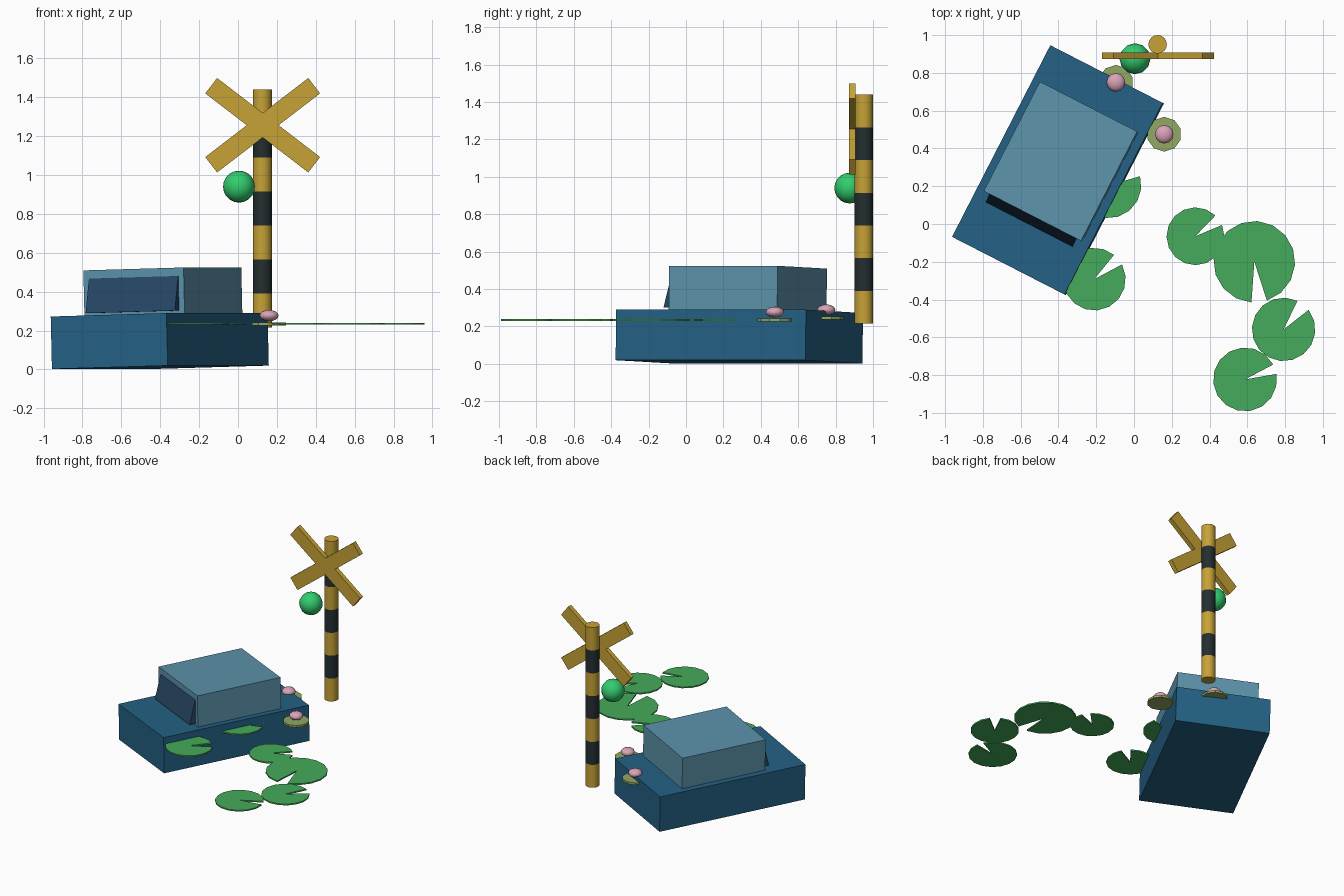
import bpy, bmesh, math
from mathutils import Matrix, Vector

if "Cube" in bpy.data.objects:
    bpy.data.objects.remove(bpy.data.objects["Cube"])


def material(name, r, g, b):
    lin = [((c / 255 + 0.055) / 1.055) ** 2.4 for c in (r, g, b)]
    m = bpy.data.materials.new(name)
    m.diffuse_color = (*lin, 1)
    m.use_nodes = True
    m.node_tree.nodes["Principled BSDF"].inputs["Base Color"].default_value = m.diffuse_color
    return m


BODY = material("deep_blue", 36, 97, 133)
CABIN = material("light_blue", 92, 147, 171)
GLASS = material("dark_navy", 38, 70, 100)
YELLOW = material("mustard", 198, 162, 54)
BLACK = material("charcoal", 36, 46, 48)
PAD = material("leaf_green", 69, 171, 91)
BALL = material("bright_green", 50, 205, 110)
OLIVE = material("olive_green", 145, 168, 100)
PINK = material("petal_pink", 218, 163, 184)


def finish(name, bm, mats, matrix=None, smooth=False):
    bmesh.ops.recalc_face_normals(bm, faces=bm.faces)
    me = bpy.data.meshes.new(name)
    bm.to_mesh(me)
    bm.free()
    for m in mats:
        me.materials.append(m)
    ob = bpy.data.objects.new(name, me)
    bpy.context.collection.objects.link(ob)
    if matrix:
        ob.matrix_world = matrix
    if smooth:
        bpy.ops.object.select_all(action="DESELECT")
        ob.select_set(True)
        bpy.context.view_layer.objects.active = ob
        bpy.ops.object.shade_smooth_by_angle(angle=math.radians(40))
    return ob


def prism(name, points, depth, mat, matrix):
    """Extrude an outline in the local XY plane along local +Z."""
    bm = bmesh.new()
    face = bm.faces.new([bm.verts.new((x, y, 0)) for x, y in points])
    ext = bmesh.ops.extrude_face_region(bm, geom=[face])
    verts = [v for v in ext["geom"] if isinstance(v, bmesh.types.BMVert)]
    bmesh.ops.translate(bm, verts=verts, vec=(0, 0, depth))
    return finish(name, bm, [mat], matrix)


def box(name, size, mat, matrix):
    bm = bmesh.new()
    bmesh.ops.create_cube(bm, size=1)
    bmesh.ops.scale(bm, verts=bm.verts, vec=size)
    return finish(name, bm, [mat], matrix)


def ball(name, centre, radius, height, segs, rings, mat):
    bm = bmesh.new()
    bmesh.ops.create_uvsphere(bm, u_segments=segs, v_segments=rings, radius=1)
    bmesh.ops.scale(bm, verts=bm.verts, vec=(radius, radius, height))
    return finish(name, bm, [mat], Matrix.Translation(centre), True)


# Car: turned and rolled a little to one side
car = (Matrix.Translation((-0.4025, 0.285, 0.146))
       @ Matrix.Rotation(math.radians(-27.15), 4, "Z")
       @ Matrix.Rotation(math.radians(-1.5), 4, "Y"))
box("car_body", (0.669, 1.14, 0.27), BODY, car)
box("car_cabin", (0.579, 0.651, 0.245), CABIN,
    car @ Matrix.Translation((0, 0.048, 0.2485)))

# Windscreen: a wedge leaning on the front of the cabin
wedge_frame = Matrix(((0, 0, 1, -0.258), (1, 0, 0, 0), (0, 1, 0, 0), (0, 0, 0, 1)))
prism("windscreen", [(-0.27, 0.15), (-0.325, 0.15), (-0.279, 0.328), (-0.27, 0.328)],
      0.516, GLASS, car @ wedge_frame)

# Striped crossing post, seven equal bands
SIDES, BANDS, RADIUS, LOW, HIGH = 16, 7, 0.049, 0.215, 1.44
bm = bmesh.new()
rings = []
for i in range(BANDS + 1):
    z = LOW + (HIGH - LOW) * i / BANDS
    rings.append([bm.verts.new((RADIUS * math.cos(math.tau * k / SIDES),
                                RADIUS * math.sin(math.tau * k / SIDES), z))
                  for k in range(SIDES)])
for i in range(BANDS):
    for k in range(SIDES):
        j = (k + 1) % SIDES
        f = bm.faces.new((rings[i][k], rings[i][j], rings[i + 1][j], rings[i + 1][k]))
        f.material_index = i % 2
bm.faces.new(rings[0])
bm.faces.new(rings[-1])
finish("striped_post", bm, [YELLOW, BLACK], Matrix.Translation((0.125, 0.951, 0)), True)

# Crossed boards
for side, name in ((1, "cross_board_a"), (-1, "cross_board_b")):
    box(name, (0.668, 0.035, 0.1), YELLOW,
        Matrix.Translation((0.127, 0.89, 1.256))
        @ Matrix.Rotation(side * math.radians(37.5), 4, "Y"))

# Signal ball
ball("signal_ball", (0.005, 0.875, 0.94), 0.082, 0.082, 12, 10, BALL)

# Lily pads: x, y, radius, notch start and end angle
pads = [(-0.21, -0.292, 0.166, 28, 51), (0.325, -0.065, 0.153, 23, 46),
        (0.637, -0.2, 0.216, -94, -72), (0.792, -0.558, 0.168, 38, 64),
        (0.588, -0.823, 0.169, 10, 28), (-0.135, 0.205, 0.174, 16, 43)]
for n, (x, y, r, a, b) in enumerate(pads, 1):
    steps = 15
    outline = [(0, 0)]
    for k in range(steps + 1):
        t = math.radians(b + (360 + a - b) * k / steps)
        outline.append((r * math.cos(t), r * math.sin(t)))
    prism(f"lily_pad_{n}", outline, 0.01, PAD, Matrix.Translation((x, y, 0.23)))

# Flowers, each on a small round leaf
for n, (x, y, z) in enumerate([(0.16, 0.475, 0.226), (-0.096, 0.75, 0.238)], 1):
    ring = [(0.092 * math.cos(math.tau * (k + 0.5) / 10),
             0.092 * math.sin(math.tau * (k + 0.5) / 10)) for k in range(10)]
    prism(f"flower_leaf_{n}", ring, 0.016, OLIVE, Matrix.Translation((x, y, z)))
    ball(f"flower_{n}", (x, y, z + 0.051), 0.049, 0.029, 12, 8, PINK)
